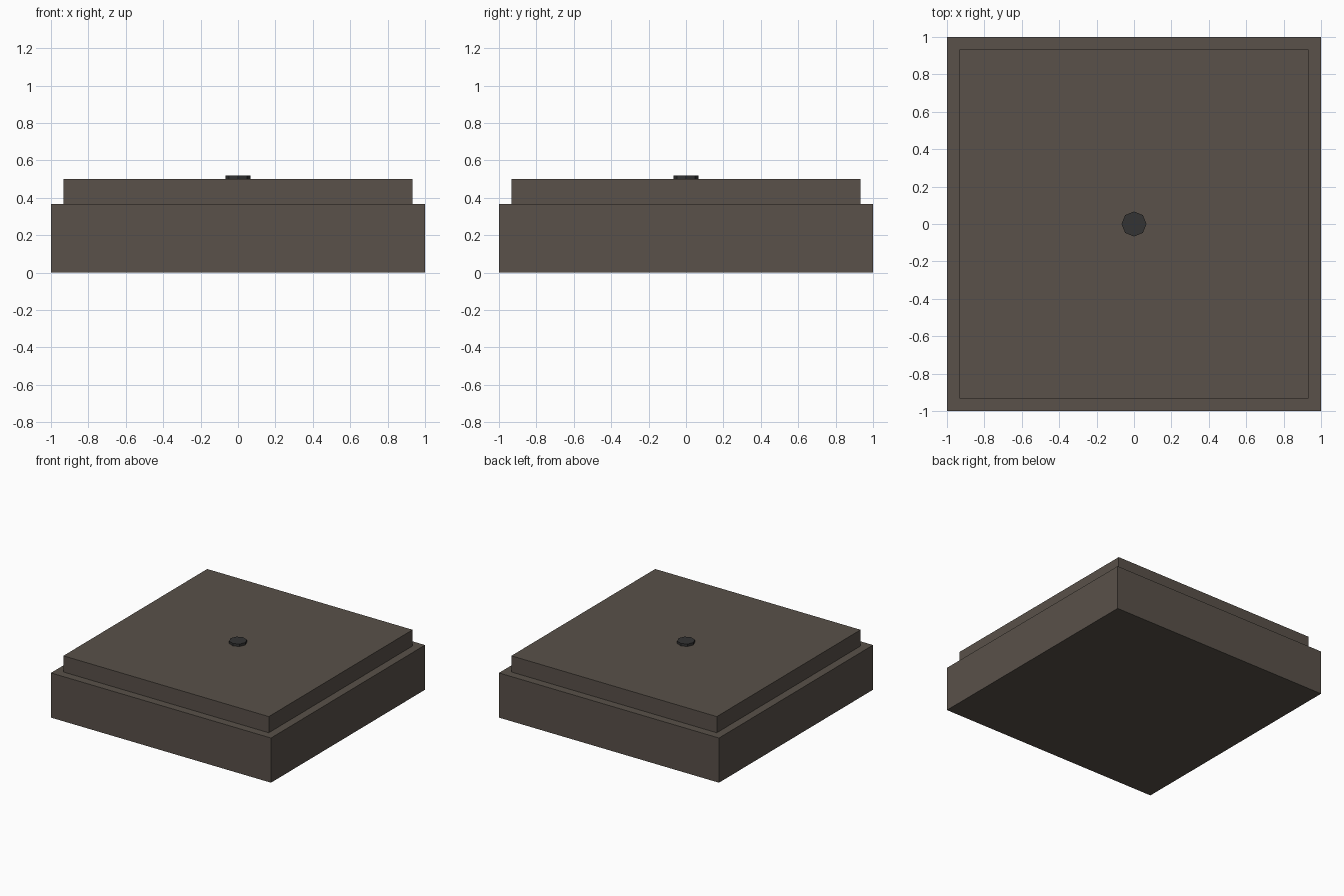
import bpy

if "Cube" in bpy.data.objects:
    bpy.data.objects.remove(bpy.data.objects["Cube"])


def material(name, rgb):
    mat = bpy.data.materials.new(name)
    mat.diffuse_color = (*rgb, 1)
    mat.use_nodes = True
    mat.node_tree.nodes["Principled BSDF"].inputs["Base Color"].default_value = mat.diffuse_color
    return mat


def slab(name, width, z0, z1, mat):
    bpy.ops.mesh.primitive_cube_add(size=1, location=(0, 0, (z0 + z1) / 2))
    obj = bpy.context.object
    obj.name = name
    obj.scale = (width, width, z1 - z0)
    bpy.ops.object.transform_apply(location=False, rotation=False, scale=True)
    obj.data.materials.append(mat)


stone = material("brown_stone", (0.10, 0.082, 0.067))
dark = material("dark_metal", (0.033, 0.033, 0.033))

# Square base and slightly narrower top plate
slab("base", 2.0, 0.0, 0.367, stone)
slab("top_plate", 1.867, 0.367, 0.5, stone)

# Thin octagonal button in the centre
bpy.ops.mesh.primitive_cylinder_add(vertices=8, radius=0.067, depth=0.02,
                                    location=(0, 0, 0.51))
button = bpy.context.object
button.name = "centre_button"
button.data.materials.append(dark)
